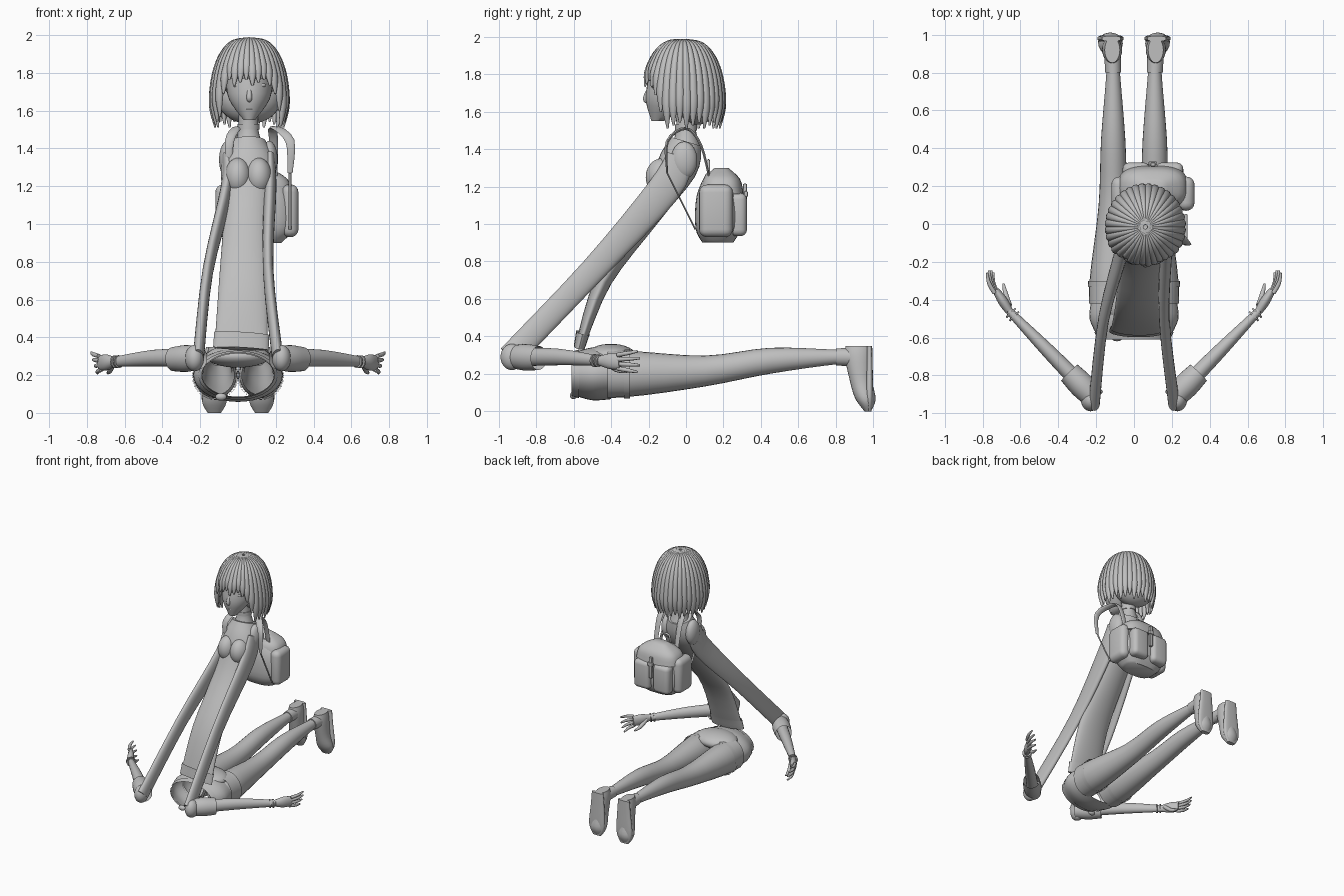
import bpy, bmesh, math
from mathutils import Vector, Matrix

cube = bpy.data.objects.get("Cube")
if cube:
    bpy.data.objects.remove(cube)

grey = bpy.data.materials.new("plain_grey")
grey.use_nodes = True
shade = (.52, .52, .52, 1)
grey.diffuse_color = shade
grey.node_tree.nodes["Principled BSDF"].inputs["Base Color"].default_value = shade
X, Y, Z = Matrix.Identity(3)


def add_object(name, mesh):
    ob = bpy.data.objects.new(name, mesh)
    bpy.context.collection.objects.link(ob)
    bpy.ops.object.select_all(action="DESELECT")
    ob.select_set(True)
    bpy.context.view_layer.objects.active = ob
    bpy.ops.object.shade_smooth_by_angle(angle=math.radians(50))


def finish(name, bm, pair):
    """Make the object, and its twin across the plane x = pair if one is given."""
    bmesh.ops.recalc_face_normals(bm, faces=bm.faces)
    mesh = bpy.data.meshes.new(name)
    bm.to_mesh(mesh)
    bm.free()
    mesh.materials.append(grey)
    if pair is None:
        add_object(name, mesh)
        return
    twin = mesh.copy()
    twin.transform(Matrix.Translation(X * pair * 2) @ Matrix.Scale(-1, 4, X))
    twin.flip_normals()
    add_object("left_" + name, mesh)
    add_object("right_" + name, twin)


def spline(values, t):
    """Smooth curve through a list of numbers or vectors, t from 0 to 1."""
    last = len(values) - 1
    i = min(int(t * last), last - 1)
    f = t * last - i
    a, b, c, d = (values[min(max(i + k, 0), last)] for k in (-1, 0, 1, 2))
    m, n = (c - a) / 2, (d - b) / 2
    return b + m * f + ((c - b) * 3 - m * 2 - n) * f ** 2 + ((b - c) * 2 + m + n) * f ** 3


def tube(name, points, widths, flat=(1, 1), side=X, axis=None, sides=24,
         power=1, cap=True, pair=None):
    """Loft of oval rings; flat is the depth to width ratio at start and end."""
    points = [Vector(p) for p in points]
    steps = 4 * (len(points) - 1)
    path = [spline(points, i / steps) for i in range(steps + 1)]
    bm = bmesh.new()
    rings = []
    for i, p in enumerate(path):
        t = i / steps
        along = axis or (path[min(i + 1, steps)] - path[max(i - 1, 0)]).normalized()
        u = (side - along * side.dot(along)).normalized()
        v = along.cross(u)
        width = spline(widths, t)
        depth = width * (flat[0] + (flat[1] - flat[0]) * t)
        ring = []
        for j in range(sides):
            turn = math.tau * j / sides
            c, s = (math.copysign(abs(q) ** power, q) for q in (math.cos(turn), math.sin(turn)))
            ring.append(bm.verts.new(p + u * c * width + v * s * depth))
        rings.append(ring)
    for low, high in zip(rings, rings[1:]):
        for j in range(sides):
            bm.faces.new((low[j - 1], low[j], high[j], high[j - 1]))
    if cap:
        bm.faces.new(rings[0])
        bm.faces.new(rings[-1])
    finish(name, bm, pair)


def placed(centre, size):
    return Matrix.Translation(centre) @ Matrix.Diagonal((*size, 1))


def ball(name, centre, size, pair=None):
    bm = bmesh.new()
    bmesh.ops.create_uvsphere(bm, u_segments=32, v_segments=16, radius=1, matrix=placed(centre, size))
    finish(name, bm, pair)


def box(name, centre, size, bevel, pair=None):
    bm = bmesh.new()
    bmesh.ops.create_cube(bm, size=1, matrix=placed(centre, size))
    bmesh.ops.bevel(bm, geom=bm.edges[:], offset=bevel, segments=4, profile=.5, affect="EDGES")
    finish(name, bm, pair)


# Head, face and neck
head_x = .06
ball("skull", (head_x, -.03, 1.8), (.13, .165, .15))
tube("jaw", [(head_x, -.06, 1.77), (head_x, -.09, 1.66), (head_x, -.15, 1.55)], [.125, .108, .03],
     flat=(1.15, 1.15), axis=Z, sides=32)
tube("nose", [(head_x, -.19, 1.74), (head_x, -.215, 1.67), (head_x, -.2, 1.65)], [.008, .015, .009], sides=12)
for lip_z in (1.61, 1.62):
    ball("lip", (head_x, -.193, lip_z), (.025, .012, .006))
ball("eye", (head_x + .057, -.172, 1.735), (.03, .015, .014), pair=head_x)
tube("eyelid", [(head_x + .025, -.19, 1.737), (head_x + .057, -.183, 1.752), (head_x + .09, -.16, 1.74)],
     [.004, .005, .003], side=Z, sides=8, pair=head_x)
tube("neck", [(.055, 0, 1.6), (.055, 0, 1.5), (.055, 0, 1.4)], [.055, .053, .08])
tube("choker", [(.055, 0, 1.53), (.055, 0, 1.5)], [.058, .058])

# Bob haircut: inner caps covered by tapered locks that follow an egg shape
ball("hair_cap", (head_x, 0, 1.8), (.165, .175, .15))
ball("hair_back", (head_x, .06, 1.67), (.17, .12, .14))
locks = 36
for i in range(locks):
    turn = math.tau * (i + .5) / locks
    outward = Vector((math.cos(turn) * .195, math.sin(turn) * .21, 0))
    fringe = min(.68, 2.4 * max(0, -math.sin(turn) - .5))
    reach = 2 - fringe - .05 * (i % 3)
    drops = [.02 + (reach - .02) * k / 6 for k in range(7)]
    path = [Vector((head_x, -.015, 1.65)) + outward * math.sin(a) ** .75 + Z * .335 * math.cos(a) for a in drops]
    widths = [.004 + .02 * math.sin(a) for a in drops]
    widths[-1] *= .25
    tube("hair_lock", path, widths, flat=(.9, .8), side=Vector((-math.sin(turn), math.cos(turn), 0)), sides=10)

# Long leaning torso, thin as cloth at the hem
tube("torso", [(.055, 0, 1.44), (.055, -.05, 1.3), (.045, -.2, 1.05), (.03, -.44, .7), (.015, -.57, .34)],
     [.09, .145, .122, .13, .14], flat=(.95, .15), sides=32)
tube("shirt_hem", [(.02, -.55, .42), (.015, -.57, .34)], [.146, .147], flat=(.26, .2), cap=False)
ball("bust", (.11, -.13, 1.25), (.07, .085, .1), pair=.055)
ball("shoulder", (.165, -.01, 1.34), (.045, .07, .1), pair=.055)

# Shorts with an open waist
hip, thigh = Vector((.12, -.42, .2)), Vector((.12, -.3, .2))
tube("shorts", [(0, -.6, .2), (0, -.5, .2), (0, -.4, .2)], [.19, .235, .225],
     flat=(.6, .6), axis=Y, sides=36, cap=False)
tube("waistband", [(0, -.61, .2), (0, -.57, .2)], [.192, .21], flat=(.62, .62), axis=Y, sides=36, cap=False)
ball("seat", (0, -.4, .3), (.17, .13, .06))
ball("buckle", (-.09, -.6, .085), (.03, .02, .02))
tube("shorts_leg", [hip, thigh], [.117, .12], flat=(1.1, 1.05), cap=False, pair=0)
tube("shorts_cuff", [hip.lerp(thigh, .75), thigh], [.123, .124], flat=(1.06, 1.06), cap=False, pair=0)

# Legs and shoes
calf, ankle, heel = Vector((.11, .45, .27)), Vector((.11, .8, .29)), Vector((.115, .92, .29))
tube("leg", [hip, thigh, (.11, .1, .215), calf, ankle, heel], [.1, .115, .077, .064, .036, .036],
     flat=(1.05, 1.1), axis=Y, cap=False, pair=0)
tube("sock", [ankle, heel], [.042, .044], flat=(1.1, 1.1), axis=Y, pair=0)
tube("shoe", [heel + Z * .06, heel, (.12, .935, .16), (.125, .96, .06), (.125, .97, 0)],
     [.04, .052, .054, .065, .035], flat=(1.7, .5), axis=-Z, pair=0)
tube("shoe_sole", [(.12, .98, .35), (.12, .98, .25), (.125, .98, .08), (.125, .98, 0)],
     [.05, .058, .069, .035], flat=(.28, .28), axis=-Z, power=.7, pair=0)

# Forearms, cuffs and bracelets
elbow, wrist, knuckles = Vector((.23, -.9, .29)), Vector((.66, -.46, .27)), Vector((.73, -.35, .265))
tube("forearm", [elbow, elbow.lerp(wrist, .5) + Z * .01, wrist], [.05, .044, .026],
     flat=(.9, .8), side=Z, pair=0)
ball("elbow", elbow - Y * .03, (.05, .06, .07), pair=0)
tube("sleeve_cuff", [elbow.lerp(wrist, t) for t in (-.06, .1, .26)], [.06, .071, .064],
     flat=(.95, .95), side=Z, cap=False, pair=0)
for t in (.93, .97):
    tube("bracelet", [elbow.lerp(wrist, t), elbow.lerp(wrist, t + .015)], [.034, .034], side=Z, pair=0)

# Hands with spread, slightly curled fingers
tube("palm", [wrist, wrist.lerp(knuckles, .5), knuckles], [.026, .042, .04], flat=(.8, .45), side=Z, pair=0)
for j in range(4):
    spread = 1.5 - j
    base = knuckles + Z * spread * .024 - Y * .015 + X * spread * .005
    tip = base + Vector((.03 + spread * .006, .125 - .012 * abs(spread), spread * .013))
    tube("finger", [base, base.lerp(tip, .5) + X * .01, tip], [.012, .011, .006], side=Z, sides=10, pair=0)
thumb_tip = Vector((.69, -.315, .21))
tube("thumb", [wrist + Y * .03, wrist.lerp(thumb_tip, .6) - Z * .01, thumb_tip], [.016, .014, .006],
     side=Z, sides=10, pair=0)

# Sleeves drawn out from shoulder to elbow
for word, s in (("left", 1), ("right", -1)):
    top_x = .055 + s * .115
    tube(word + "_sleeve", [(top_x, -.03, 1.36), (top_x, -.12, 1.18), (s * .16, -.5, .75), (s * .21, -.94, .29)],
         [.025, .033, .028, .03], flat=(2.9, 2.2))

# Backpack with flap and pockets
pack = Vector((.1, .17, 0))
tube("backpack", [pack + Z * h for h in (.9, .98, 1.15, 1.27)], [.13, .19, .18, .1],
     flat=(.63, .63), axis=Z, sides=36, power=.7)
tube("backpack_flap", [pack + Y * .02 + Z * h for h in (1.16, 1.24, 1.3)], [.187, .16, .06],
     flat=(.63, .6), axis=Z, sides=36, power=.7)
box("rear_pocket", pack + Vector((.088, .11, 1.05)), (.145, .09, .23), bevel=.034, pair=pack.x)
box("side_pocket", pack + Vector((.175, -.01, 1.07)), (.09, .18, .28), bevel=.042, pair=pack.x)
box("flap_strap", pack + Vector((0, .145, 1.13)), (.025, .02, .17), bevel=.004)
box("flap_buckle", pack + Vector((0, .15, 1.16)), (.045, .02, .03), bevel=.005)
tube("carry_loop", [pack + Vector((x, -.05, z)) for x, z in ((-.04, 1.26), (-.03, 1.33), (.03, 1.33), (.04, 1.26))],
     [.008] * 4, side=Y, sides=8)

# Shoulder straps, broad on top and thin below
for word, inner, outer in (("left", .19, .275), ("right", 0, -.045)):
    end = Vector((outer, -.1, 1.27))
    tube(word + "_shoulder_strap", [(inner, .13, 1.22), (inner, .08, 1.42), (inner, 0, 1.51),
                                    end + Z * .17, end], [.018, .023, .025, .024, .014],
         flat=(.3, .35), sides=12)
    tube(word + "_lower_strap", [end, (outer, .05, .97)], [.007, .007], flat=(.6, .6), sides=8)
